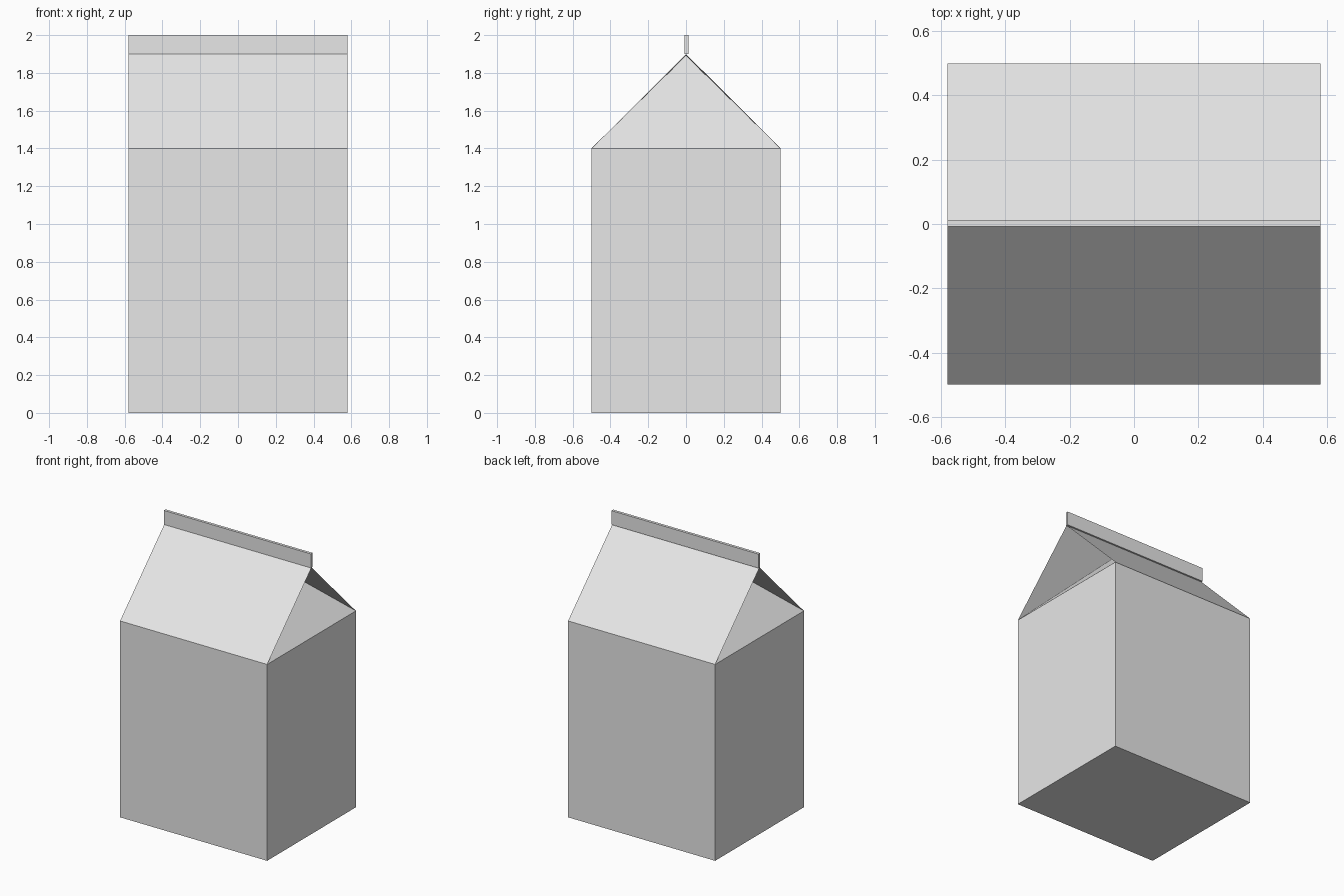
import bpy
import bmesh

if "Cube" in bpy.data.objects:
    bpy.data.objects.remove(bpy.data.objects["Cube"])

HX, HY = 0.58, 0.5            # half width and half depth
WALL_Z, RIDGE_Z, TOP_Z = 1.4, 1.9, 2.0
FOLD_X, FOLD_Z = 0.08, 1.89   # inner tip of the tucked gable ends

card = bpy.data.materials.new("light_grey_card")
card.diffuse_color = (0.8, 0.8, 0.8, 1)
card.use_nodes = True
card.node_tree.nodes["Principled BSDF"].inputs["Base Color"].default_value = card.diffuse_color


def finish(name, bm):
    bmesh.ops.recalc_face_normals(bm, faces=bm.faces)
    mesh = bpy.data.meshes.new(name)
    bm.to_mesh(mesh)
    bm.free()
    mesh.materials.append(card)
    obj = bpy.data.objects.new(name, mesh)
    bpy.context.collection.objects.link(obj)
    return obj


# Carton: box walls, sloped roof panels and gable ends folded inward
bm = bmesh.new()
low = {(sx, sy): bm.verts.new((sx * HX, sy * HY, 0)) for sx in (-1, 1) for sy in (-1, 1)}
top = {k: bm.verts.new((v.co.x, v.co.y, WALL_Z)) for k, v in low.items()}
ridge = {s: bm.verts.new((s * HX, 0, RIDGE_Z)) for s in (-1, 1)}
tuck = {s: bm.verts.new((s * FOLD_X, 0, FOLD_Z)) for s in (-1, 1)}

corners = [(-1, -1), (1, -1), (1, 1), (-1, 1)]
bm.faces.new([low[c] for c in corners])
for a, b in zip(corners, corners[1:] + corners[:1]):
    bm.faces.new((low[a], low[b], top[b], top[a]))
for s in (-1, 1):
    # roof panel, then gable triangle with its two side folds
    bm.faces.new((top[-1, s], top[1, s], ridge[1], ridge[-1]))
    bm.faces.new((top[s, -1], top[s, 1], tuck[s]))
    for t in (-1, 1):
        bm.faces.new((top[s, t], ridge[s], tuck[s]))
finish("carton_body", bm)

# Sealed fin along the ridge
bm = bmesh.new()
bmesh.ops.create_cube(bm, size=1)
for v in bm.verts:
    v.co.x *= 2 * HX
    v.co.y = v.co.y * 0.02 + 0.002
    v.co.z = TOP_Z if v.co.z > 0 else RIDGE_Z
finish("top_seal", bm)
